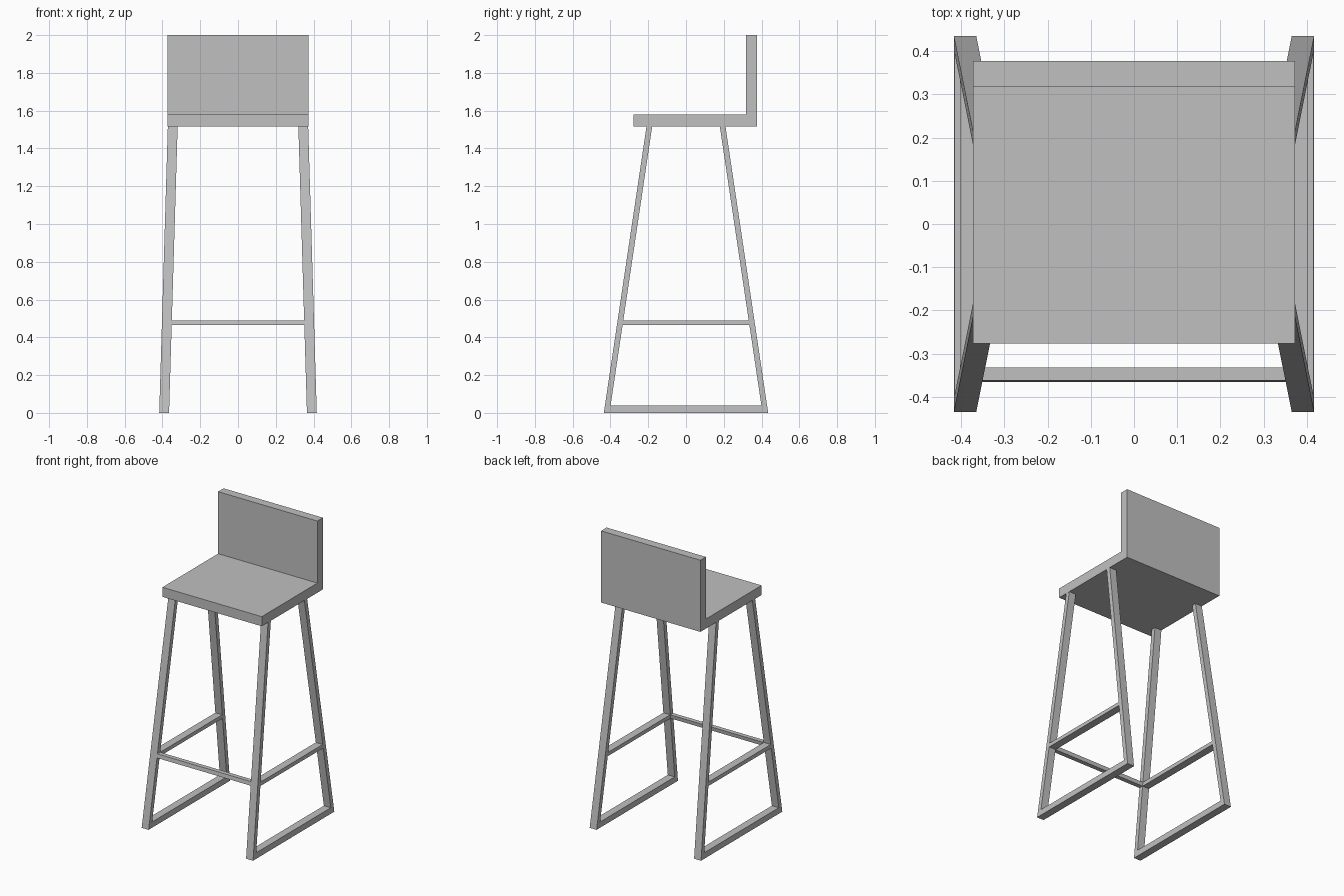
import bpy, bmesh

cube = bpy.data.objects.get("Cube")
if cube:
    bpy.data.objects.remove(cube, do_unlink=True)

# One flat grey for the whole stool
GREY = (0.53, 0.53, 0.53, 1.0)
grey = bpy.data.materials.new("warm_grey")
grey.name = "plain_grey"
grey.use_nodes = True
grey.diffuse_color = GREY
grey.node_tree.nodes["Principled BSDF"].inputs["Base Color"].default_value = GREY

SEAT_BOTTOM = 1.515
TUBE_X, TUBE_Y = 0.052, 0.03


def outer_x(z):
    """Outer side of the leaning frame at height z."""
    return 0.417 - 0.03 * z


def outer_y(z):
    """Front and back edge of the tapering frame at height z."""
    return 0.435 - 0.149 * z


def inner_x(z):
    return outer_x(z) - TUBE_X


def inner_y(z):
    return outer_y(z) - TUBE_Y


def prism(name, profile, x_from, x_to):
    """Join two copies of a (y, z) profile, each at an x that may depend on z."""
    bm = bmesh.new()
    a = [bm.verts.new((x_from(z), y, z)) for y, z in profile]
    b = [bm.verts.new((x_to(z), y, z)) for y, z in profile]
    bm.faces.new(a)
    bm.faces.new(b[::-1])
    for i in range(len(a)):
        j = (i + 1) % len(a)
        bm.faces.new((a[j], a[i], b[i], b[j]))
    bmesh.ops.recalc_face_normals(bm, faces=bm.faces)
    mesh = bpy.data.meshes.new(name)
    bm.to_mesh(mesh)
    bm.free()
    mesh.materials.append(grey)
    obj = bpy.data.objects.new(name, mesh)
    bpy.context.collection.objects.link(obj)
    return obj


# Seat and backrest: one L-shaped slab
prism("seat_and_backrest",
      [(-0.277, SEAT_BOTTOM), (0.377, SEAT_BOTTOM), (0.377, 2.0),
       (0.318, 2.0), (0.318, 1.58), (-0.277, 1.58)],
      lambda z: -0.372, lambda z: 0.372)

# Side frames: two legs joined by a floor runner, plus a stretcher
RUNNER, LOW, HIGH = 0.04, 0.464, 0.49
half = [(outer_y(0), 0), (outer_y(SEAT_BOTTOM), SEAT_BOTTOM),
        (inner_y(SEAT_BOTTOM), SEAT_BOTTOM), (inner_y(RUNNER), RUNNER)]
frame = half + [(-y, z) for y, z in reversed(half)]
stretcher = [(-inner_y(LOW), LOW), (inner_y(LOW), LOW),
             (inner_y(HIGH), HIGH), (-inner_y(HIGH), HIGH)]

for side, s in (("left", 1), ("right", -1)):
    for part, profile in (("leg_frame", frame), ("stretcher", stretcher)):
        prism(f"{side}_{part}", profile,
              lambda z: s * inner_x(z), lambda z: s * outer_x(z))

# Footrest between the front legs, slanted with them
prism("front_footrest",
      [(-outer_y(LOW), LOW), (-inner_y(LOW), LOW),
       (-inner_y(HIGH), HIGH), (-outer_y(HIGH), HIGH)],
      lambda z: -inner_x(z), inner_x)
